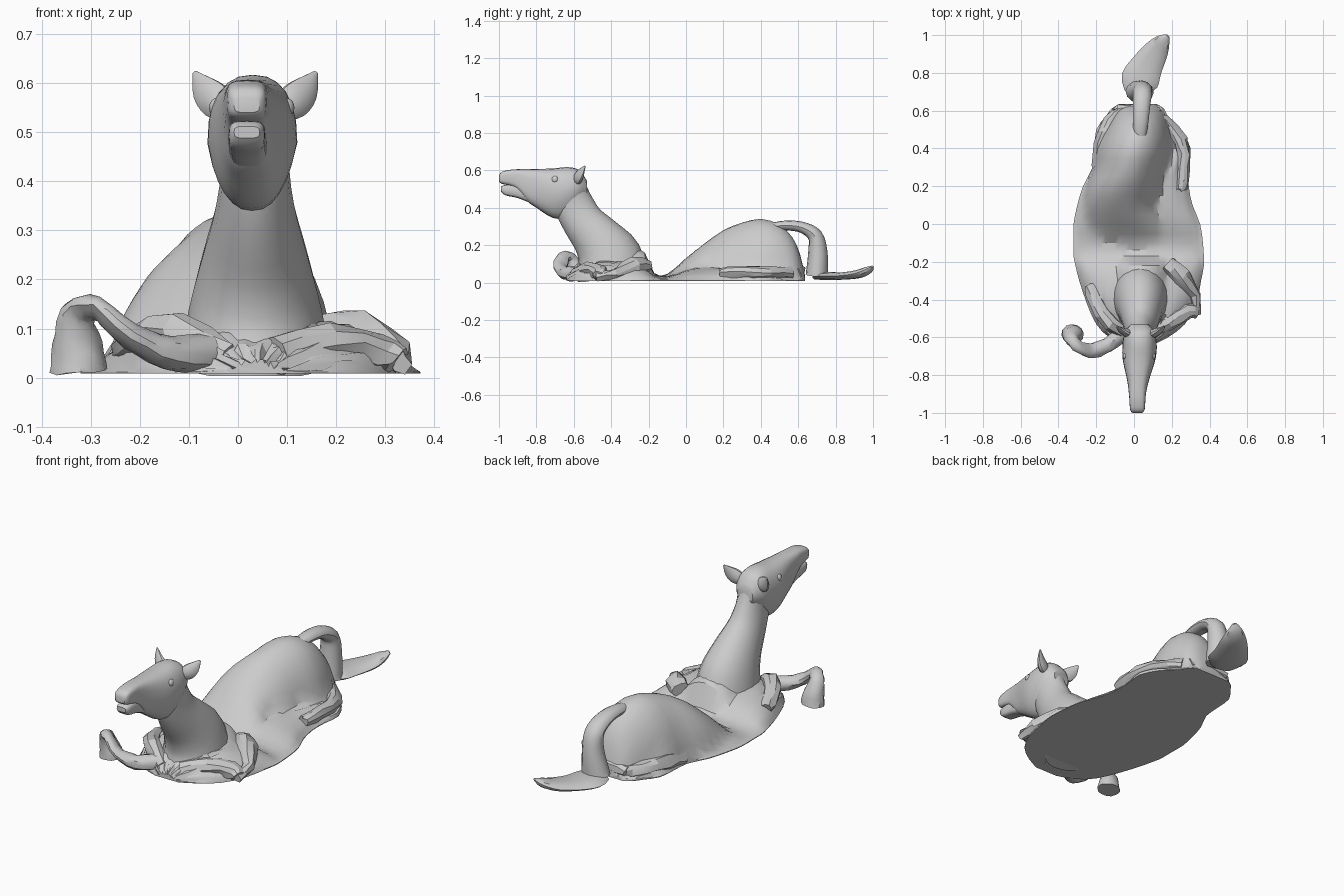
import bpy, bmesh, math, random
from mathutils import Vector

random.seed(4)
CX = 0.035  # centre line of head and neck


def finish(bm, name, angle=35):
    bmesh.ops.recalc_face_normals(bm, faces=bm.faces)
    me = bpy.data.meshes.new(name)
    bm.to_mesh(me)
    bm.free()
    ob = bpy.data.objects.new(name, me)
    bpy.context.collection.objects.link(ob)
    bpy.ops.object.select_all(action='DESELECT')
    ob.select_set(True)
    bpy.context.view_layer.objects.active = ob
    bpy.ops.object.shade_smooth_by_angle(angle=math.radians(angle))
    return ob


def smooth_rows(rows, n):
    """Catmull-Rom resampling of rows of numbers."""
    out = []
    for i in range(len(rows) - 1):
        p = [rows[max(0, min(len(rows) - 1, i + k))] for k in (-1, 0, 1, 2)]
        for s in range(n):
            t = s / n
            out.append([0.5 * (2 * b + (c - a) * t + (2 * a - 5 * b + 4 * c - d) * t * t
                               + (3 * b - a - 3 * c + d) * t ** 3) for a, b, c, d in zip(*p)])
    out.append(list(rows[-1]))
    return out


def skin(name, rings, angle=35):
    bm = bmesh.new()
    vs = [[bm.verts.new(p) for p in r] for r in rings]
    n = len(vs[0])
    for a, b in zip(vs, vs[1:]):
        for j in range(n):
            bm.faces.new((a[j], a[(j + 1) % n], b[(j + 1) % n], b[j]))
    bm.faces.new(vs[0])
    bm.faces.new(vs[-1])
    return finish(bm, name, angle)


def tube(name, rows, sides=14, sub=3, jitter=0.0, angle=35):
    """rows: x, y, z, half width (sideways), half thickness."""
    rows = smooth_rows(rows, sub)
    pts = [Vector(r[:3]) for r in rows]
    rings, side = [], None
    for i, r in enumerate(rows):
        t = (pts[min(i + 1, len(pts) - 1)] - pts[max(i - 1, 0)]).normalized()
        if side is None:
            side = t.cross(Vector((0, 0, 1)))
            if side.length < 0.1:
                side = Vector((1, 0, 0))
        side = (side - t * side.dot(t)).normalized()
        up = side.cross(t)
        ring = []
        for k in range(sides):
            a = 2 * math.pi * k / sides
            p = pts[i] + side * (r[3] * math.cos(a)) + up * (r[4] * math.sin(a))
            p += Vector([random.uniform(-jitter, jitter) for _ in range(3)])
            p.z = max(p.z, 0.003)
            ring.append(p)
        rings.append(ring)
    return skin(name, rings, angle)


def head_loft(name, rows, sides=24):
    """rows: y, bottom z, top z, half width; boxier towards the muzzle."""
    rings = []
    for y, lo, hi, w in smooth_rows(rows, 3):
        f = min(1, max(0, (-y - 0.65) / 0.25))
        e = 0.85 - 0.3 * f
        ring = []
        for k in range(sides):
            a = 2 * math.pi * k / sides
            c, s = math.cos(a), math.sin(a)
            c = math.copysign(abs(c) ** e, c)
            s = math.copysign(abs(s) ** e, s)
            taper = 1 + (1 - f) * 0.3 * min(0, s)
            ring.append((CX - 0.005 - 0.012 * f + w * c * taper,
                         y, (lo + hi) / 2 + (hi - lo) / 2 * s))
        rings.append(ring)
    return skin(name, rings)


# body: flattened skirt with raised shoulders and rump
# y, left edge, right edge, skirt height, bump centre, bump half width, bump height
body = [(-.64, -.03, .10, .03, .03, .10, .02), (-.60, -.13, .18, .06, .03, .12, .04),
        (-.53, -.20, .27, .10, .04, .16, .09), (-.42, -.25, .33, .12, .04, .17, .14),
        (-.30, -.29, .355, .11, .04, .16, .18), (-.22, -.31, .37, .08, .045, .15, .16),
        (-.17, -.32, .37, .045, .045, .15, .05), (-.10, -.32, .365, .035, .00, .20, .045),
        (0, -.32, .35, .07, -.04, .22, .13), (.10, -.30, .31, .085, -.07, .20, .21),
        (.20, -.27, .29, .085, -.05, .205, .28), (.30, -.22, .29, .085, -.02, .195, .32),
        (.40, -.21, .30, .08, .00, .20, .34), (.50, -.20, .25, .07, .02, .17, .31),
        (.57, -.15, .18, .06, .03, .14, .24), (.61, -.12, .16, .05, .03, .11, .15),
        (.635, -.08, .12, .03, .03, .08, .04)]
rings, N = [], 34
for y, xl, xr, sk, bc, bw, h in smooth_rows(body, 2):
    ring = []
    for j in range(N + 1):
        v = -0.5 * math.cos(math.pi * j / N) + 0.5 * (2 * j / N - 1)
        x = (xl + xr) / 2 + (xr - xl) / 2 * v
        skirt = sk * max(0, 1 - abs(v) ** 3) ** 0.6
        t = (x - bc) / bw
        bump = h * max(0, 1 - t * t) ** 0.55
        z = max(skirt, bump, 0.012)
        rough = 0.009 if bump < skirt and (y < -.38 or y > .2) else 0.0015
        if 0 < j < N:
            z = max(0.013, z + random.uniform(-rough, rough))
            x += random.uniform(-rough, rough) * 0.3
        ring.append((x, y, z))
    # flat underside
    ring += [(xr + (xl - xr) * k / 6, y, 0.008) for k in range(7)]
    rings.append(ring)
skin("body", rings, 30)

# neck
tube("neck", [(CX, -.62, .515, .075, .085), (CX, -.60, .42, .07, .105), (CX, -.55, .325, .085, .112),
              (CX, -.475, .235, .11, .135), (CX, -.415, .14, .135, .175), (CX, -.39, .03, .155, .19)], 20)

# head, lower jaw
head_loft("head", [(-1.0, .54, .572, .026), (-.985, .528, .592, .038), (-.94, .517, .603, .042),
                   (-.90, .495, .606, .045), (-.85, .435, .607, .053), (-.80, .40, .607, .065),
                   (-.71, .345, .61, .088), (-.63, .35, .617, .09), (-.57, .41, .60, .078),
                   (-.53, .45, .545, .045)])
head_loft("lower_jaw", [(-.99, .488, .512, .026), (-.965, .466, .522, .036),
                        (-.90, .452, .522, .038), (-.82, .42, .50, .04)], 16)


def ball(name, loc, scale):
    bm = bmesh.new()
    bmesh.ops.create_uvsphere(bm, u_segments=12, v_segments=8, radius=1)
    for v in bm.verts:
        v.co = Vector(loc) + Vector([a * b for a, b in zip(v.co, scale)])
    return finish(bm, name)


# eyes, nostrils, ears
for s, n in ((-1, "left"), (1, "right")):
    ball("eye_" + n, (CX - .007 + s * .07, -.70, .55), (.017, .02, .02))
    ball("nostril_" + n, (CX - .017 + s * .028, -.96, .585), (.009, .015, .009))
    tube("ear_" + n, [(CX + s * .05, -.585, .545, .02, .025), (CX + s * .078, -.575, .562, .022, .037),
                      (CX + s * .103, -.56, .588, .014, .03), (CX + s * .124, -.54, .622, .003, .005)], 10)

# tail arch and the flat tuft lying behind
tube("tail", [(.03, .44, .295, .03, .02), (.035, .53, .305, .04, .026), (.04, .62, .295, .045, .03),
              (.045, .69, .25, .05, .04), (.043, .705, .16, .055, .052), (.03, .70, .04, .075, .06)], 12, 4)
tube("tail_tuft", [(.01, .69, .035, .06, .02), (.03, .76, .035, .10, .022), (.07, .84, .035, .085, .02),
                   (.12, .92, .045, .065, .022), (.155, .97, .065, .04, .02), (.18, .995, .085, .012, .006)], 10)

# curled front leg ending in a bell-shaped hoof
tube("front_leg", [(-.06, -.58, .05, .04, .04), (-.14, -.64, .05, .04, .035), (-.22, -.67, .085, .04, .025),
                   (-.285, -.655, .14, .035, .02), (-.325, -.615, .13, .035, .03),
                   (-.328, -.59, .07, .05, .045), (-.325, -.585, .012, .058, .055)], 12, 3, .003)

# crumpled folds of the legs along the rim
folds = {
    "fold_front_right": [(.08, -.58, .045, .04, .035), (.18, -.52, .07, .045, .045),
                         (.28, -.46, .055, .045, .04), (.335, -.47, .035, .03, .03)],
    "fold_side_right": [(.33, -.48, .03, .02, .02), (.32, -.38, .045, .035, .03),
                        (.25, -.28, .085, .05, .05), (.18, -.21, .09, .04, .04)],
    "fold_front_left": [(-.02, -.59, .04, .03, .03), (-.12, -.53, .085, .045, .045),
                        (-.2, -.42, .075, .04, .04), (-.23, -.33, .05, .03, .03)],
    "fold_rear_right": [(.25, .18, .05, .03, .03), (.265, .30, .055, .03, .035),
                        (.25, .44, .055, .035, .035), (.15, .56, .05, .035, .035)],
    "fold_rear_left": [(-.20, .30, .04, .02, .03), (-.18, .42, .055, .03, .04),
                       (-.13, .54, .055, .035, .035), (-.05, .60, .04, .03, .03)],
    "fold_rump": [(-.08, .60, .045, .03, .03), (.03, .605, .06, .03, .04), (.13, .585, .045, .03, .035)],
}
for name, rows in folds.items():
    tube(name, rows, 9, 2, .007, 20)
